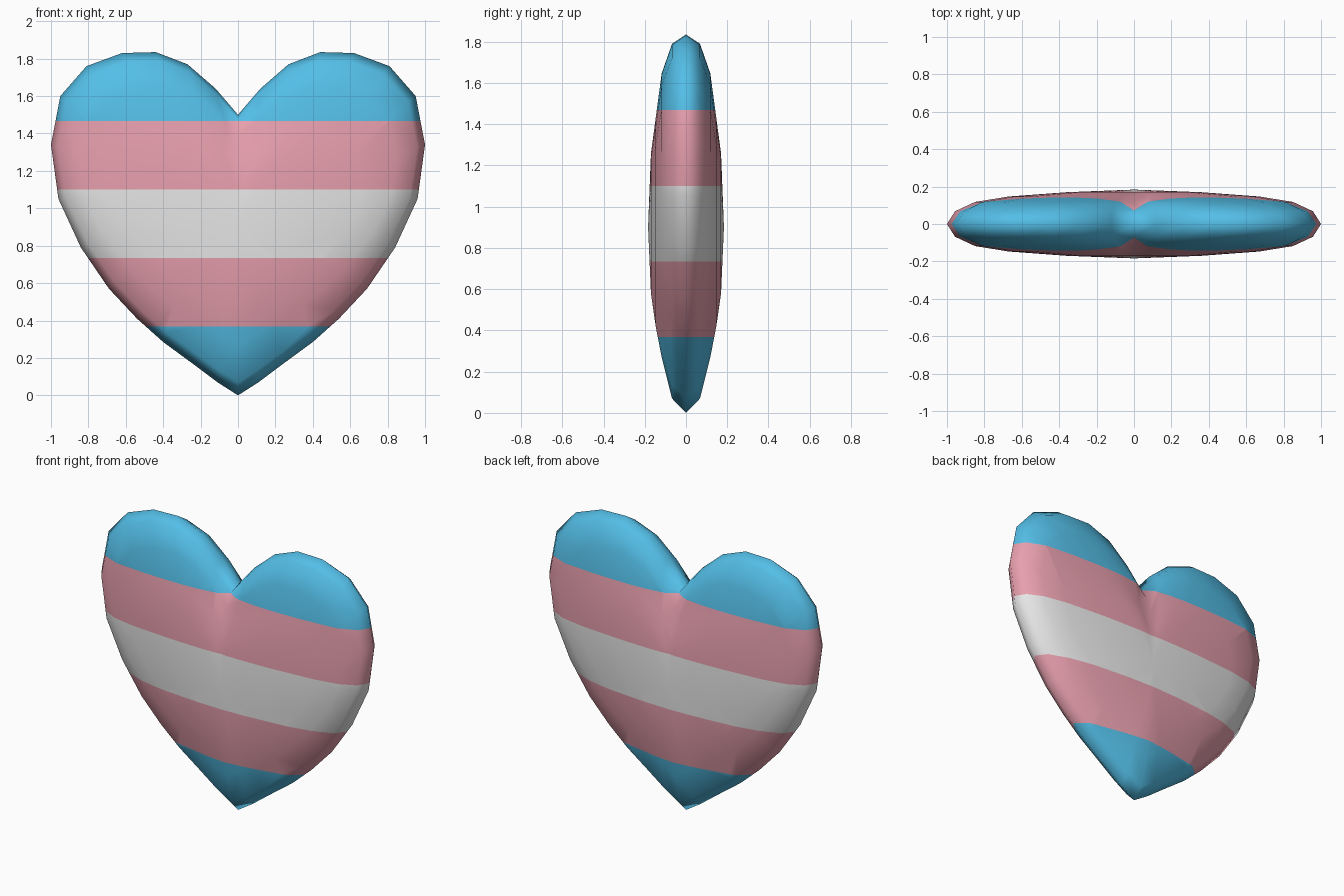
import bpy
import bmesh

cube = bpy.data.objects.get("Cube")
if cube:
    bpy.data.objects.remove(cube, do_unlink=True)


def make_material(name, rgb):
    mat = bpy.data.materials.new(name)
    mat.use_nodes = True
    mat.diffuse_color = (*rgb, 1)
    mat.node_tree.nodes["Principled BSDF"].inputs["Base Color"].default_value = (*rgb, 1)
    return mat


blue = make_material("sky blue", (0.105, 0.617, 0.956))
pink = make_material("soft pink", (0.913, 0.397, 0.479))
white = make_material("white", (1.0, 1.0, 1.0))

# Left half of the rim, from bottom tip to top notch (x, z)
half = [(0, 0), (0.11, 0.07), (0.25, 0.175), (0.40, 0.285), (0.54, 0.41),
        (0.69, 0.57), (0.84, 0.79), (0.96, 1.05), (1.0, 1.34), (0.95, 1.60),
        (0.81, 1.76), (0.62, 1.83), (0.44, 1.835), (0.27, 1.77), (0.12, 1.64),
        (0, 1.50)]
rim = half + [(-x, z) for x, z in half[-2:0:-1]]

# Dome rings: width scale, height scale, lift, depth
rings = [(0.957, 0.937, 0.07, 0.068), (0.85, 0.75, 0.27, 0.118),
         (0.67, 0.55, 0.42, 0.147), (0.36, 0.37, 0.58, 0.17)]
pole = (0.90, 0.184)

# Puffy heart: both domes share the rim
bm = bmesh.new()
rim_verts = [bm.verts.new((x, 0, z)) for x, z in rim]
count = len(rim)
for side in (-1, 1):
    outer = rim_verts
    for sx, sz, lift, depth in rings:
        inner = [bm.verts.new((x * sx, side * depth, z * sz + lift)) for x, z in rim]
        for i in range(count):
            j = (i + 1) % count
            bm.faces.new((outer[i], outer[j], inner[j], inner[i]))
        outer = inner
    tip = bm.verts.new((0, side * pole[1], pole[0]))
    for i in range(count):
        bm.faces.new((outer[i], outer[(i + 1) % count], tip))
bmesh.ops.recalc_face_normals(bm, faces=bm.faces[:])

# Cut the stripe borders and colour each band by height
borders = [0.367, 0.735, 1.10, 1.468]
for z in borders:
    bmesh.ops.bisect_plane(bm, geom=bm.verts[:] + bm.edges[:] + bm.faces[:],
                           plane_co=(0, 0, z), plane_no=(0, 0, 1), dist=0.0001)
band_slots = [0, 1, 2, 1, 0]
for face in bm.faces:
    height = face.calc_center_median().z
    face.material_index = band_slots[sum(height > z for z in borders)]
    face.smooth = True

mesh = bpy.data.meshes.new("striped_heart")
bm.to_mesh(mesh)
bm.free()
for mat in (blue, pink, white):
    mesh.materials.append(mat)
heart = bpy.data.objects.new("striped_heart", mesh)
bpy.context.collection.objects.link(heart)
